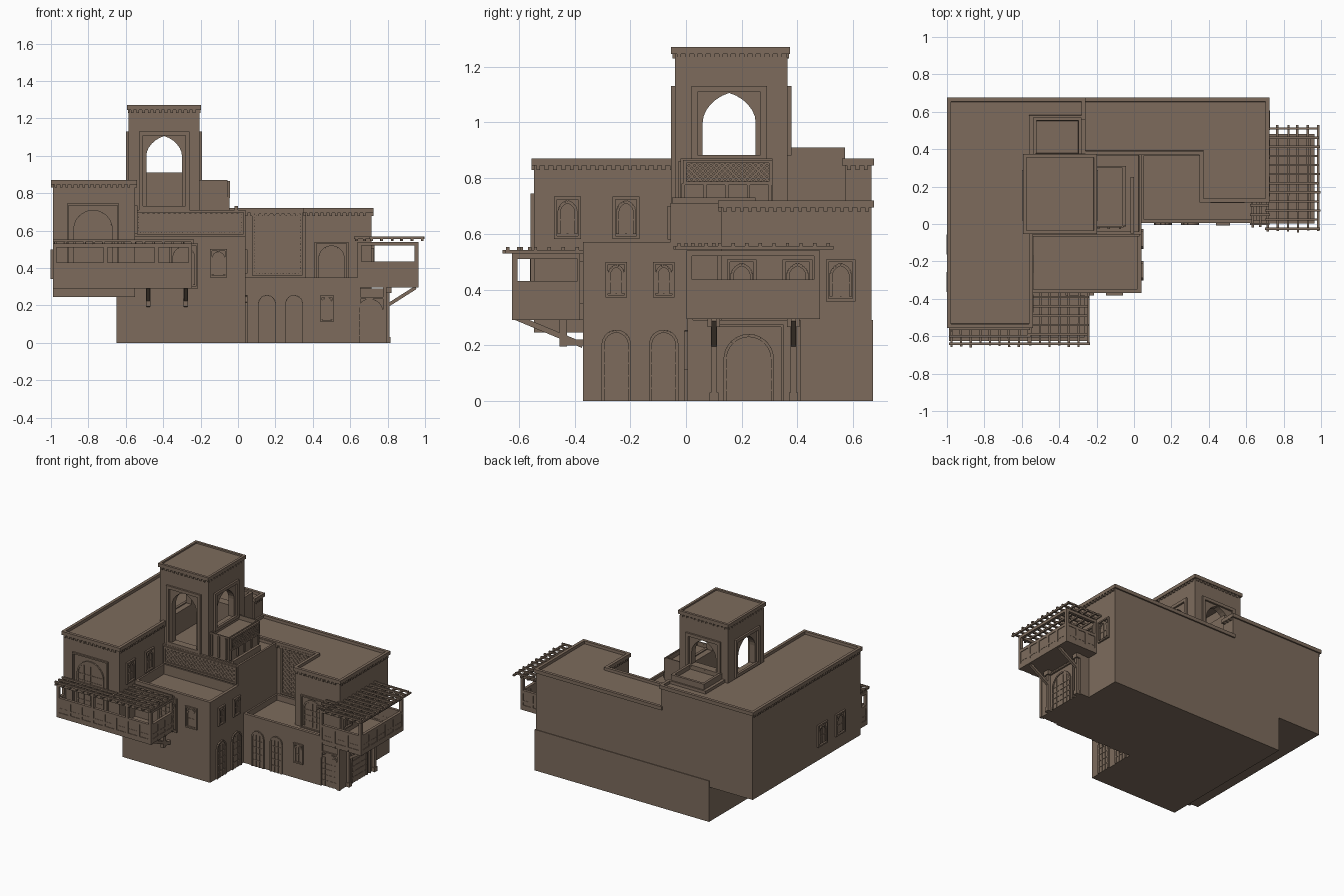
import bpy, bmesh, math, random
from mathutils import Vector, Matrix

if "Cube" in bpy.data.objects:
    bpy.data.objects.remove(bpy.data.objects["Cube"])

random.seed(4)
MAT = bpy.data.materials.new("adobe brown")
MAT.diffuse_color = (0.205, 0.148, 0.108, 1)
MAT.use_nodes = True
MAT.node_tree.nodes["Principled BSDF"].inputs["Base Color"].default_value = MAT.diffuse_color


def finish(name, bm):
    bmesh.ops.recalc_face_normals(bm, faces=bm.faces)
    me = bpy.data.meshes.new(name)
    bm.to_mesh(me)
    bm.free()
    me.materials.append(MAT)
    ob = bpy.data.objects.new(name, me)
    bpy.context.collection.objects.link(ob)
    return ob


def cube(bm, a, b):
    a, b = Vector(a), Vector(b)
    s = b - a
    m = Matrix.Translation((a + b) / 2) @ Matrix.Diagonal((abs(s.x), abs(s.y), abs(s.z), 1))
    bmesh.ops.create_cube(bm, size=1, matrix=m)


def bar(bm, p, q, w):
    p, q = Vector(p), Vector(q)
    d = q - p
    m = Matrix.Translation((p + q) / 2) @ d.to_track_quat('Z', 'Y').to_matrix().to_4x4()
    bmesh.ops.create_cube(bm, size=1, matrix=m @ Matrix.Diagonal((w, w, d.length, 1)))


def box(name, x0, x1, y0, y1, z0, z1):
    bm = bmesh.new()
    cube(bm, (x0, y0, z0), (x1, y1, z1))
    return finish(name, bm)


def grow(pts, g):
    out = []
    for i, p in enumerate(pts):
        a, c = Vector(pts[i - 1]), Vector(pts[(i + 1) % len(pts)])
        p = Vector(p)
        d1, d2 = (p - a).normalized(), (c - p).normalized()
        out.append((p.x + g * (d1.y + d2.y), p.y - g * (d1.x + d2.x)))
    return out


def extrude(bm, pts3, vec):
    f = bm.faces.new([bm.verts.new(p) for p in pts3])
    r = bmesh.ops.extrude_face_region(bm, geom=[f])
    bmesh.ops.translate(bm, vec=vec, verts=[v for v in r['geom'] if isinstance(v, bmesh.types.BMVert)])
    return [x for x in r['geom'] if isinstance(x, bmesh.types.BMFace)][0]


# Walled volume with sunken roof, optional cornice and dentils
def volume(name, pts, z0, z1, rim=0.03, drop=0.02, cornice=0.0):
    bm = bmesh.new()
    top = z1 - 0.025 if cornice else z1
    f = extrude(bm, [(x, y, z0) for x, y in pts], (0, 0, top - z0))
    if cornice:
        f = extrude(bm, [(x, y, top) for x, y in grow(pts, cornice)], (0, 0, z1 - top))
        for i, p in enumerate(pts):
            a, b = Vector(p), Vector(pts[(i + 1) % len(pts)])
            d = (b - a).normalized()
            if abs(d.y) < .1 and a.y > .6:
                continue
            n, L = Vector((d.y, -d.x)), (b - a).length
            for k in range(int(L / .03)):
                c = a + d * (.015 + .03 * k) + n * .002
                cube(bm, (c.x - .007, c.y - .007, top - .016), (c.x + .007, c.y + .007, top + .001))
    bm.normal_update()
    bmesh.ops.recalc_face_normals(bm, faces=bm.faces)
    if drop:
        bmesh.ops.inset_region(bm, faces=[f], thickness=rim)
        bmesh.ops.inset_region(bm, faces=[f], thickness=0.001, depth=-drop)
    return finish(name, bm)


def rect(x0, x1, y0, y1):
    return [(x0, y0), (x1, y0), (x1, y1), (x0, y1)]


# Point on a wall: u along wall, z up, d outward
def P(face, pos, u, z, d):
    return {'front': (u, pos - d, z), 'back': (u, pos + d, z),
            'right': (pos + d, u, z), 'left': (pos - d, u, z)}[face]


def arch(u, z0, w, h, pointed=False, n=12):
    rise = w * (.55 if pointed else .5)
    pts = [(u - w / 2, z0), (u + w / 2, z0)]
    for i in range(n + 1):
        t = math.pi * i / n
        s = .75 * math.sin(t) + .25 * (1 - abs(math.cos(t))) if pointed else math.sin(t)
        pts.append((u + w / 2 * math.cos(t), z0 + h - rise + rise * s))
    return pts


def surround(bm, face, pos, u0, u1, z0, z1, w, d, sill=True):
    def c(a, b, e, f):
        cube(bm, P(face, pos, a, e, -.005), P(face, pos, b, f, d))
    c(u0, u0 + w, z0, z1)
    c(u1 - w, u1, z0, z1)
    c(u0, u1, z1 - w, z1)
    if sill:
        c(u0, u1, z0, z0 + w)


# Arched door or window: panel, arch trim, glazing grid, square surround
def opening(name, face, pos, u, z0, w, h, pointed=False, frame=0.02, cols=3, rows=5):
    bm = bmesh.new()
    pts = arch(u, z0, w, h, pointed)
    vec = Vector(P(face, 0, 0, 0, .004)) - Vector(P(face, 0, 0, 0, -.004))
    extrude(bm, [P(face, pos, a, b, -.004) for a, b in pts], vec)
    loop = pts[1:] + pts[:1]
    for a, b in zip(loop, loop[1:]):
        if (Vector(a) - Vector(b)).length > .001:
            bar(bm, P(face, pos, *a, .004), P(face, pos, *b, .004), .011)
    for i in range(1, cols):
        x = u - w / 2 + w * i / cols
        bar(bm, P(face, pos, x, z0, .004), P(face, pos, x, z0 + h * .9, .004), .006)
    for j in range(1, rows):
        z = z0 + (h - w * .25) * j / rows
        bar(bm, P(face, pos, u - w / 2, z, .004), P(face, pos, u + w / 2, z, .004), .006)
    if frame:
        low = z0 - frame if z0 > .05 else 0
        surround(bm, face, pos, u - w / 2 - frame, u + w / 2 + frame, low, z0 + h + frame, .01, .012, z0 > .05)
    finish(name, bm)


# Diagonal lattice screen
def lattice(name, face, pos, u0, u1, z0, z1, step):
    bm = bmesh.new()
    W, H = u1 - u0, z1 - z0
    c = -H + step / 2
    while c < W:
        a, b = max(0, c), min(W, c + H)
        if b - a > .004:
            for s in (0, 1):
                pa = (u0 + a, z0 + a - c) if s else (u1 - a, z0 + a - c)
                pb = (u0 + b, z0 + b - c) if s else (u1 - b, z0 + b - c)
                bar(bm, P(face, pos, *pa, .002), P(face, pos, *pb, .002), .008)
        c += step
    surround(bm, face, pos, u0 - .01, u1 + .01, z0 - .01, z1 + .01, .012, .012)
    finish(name, bm)


# Main masses
base = [(-.65, -.37), (.04, -.37), (.04, .005), (.65, .005), (.65, .02), (.79, .02),
        (.79, .41), (.72, .41), (.72, .67), (-.65, .67)]
volume("ground_floor", base, 0, .29, drop=0)
volume("left_wing", [(-.99, -.545), (-.55, -.545), (-.55, .57), (-.27, .57), (-.27, .665), (-.99, .665)],
       .245, .87, cornice=.01)
volume("right_wing", [(-.27, .38), (.36, .38), (.36, .125), (.715, .125), (.715, .665), (-.27, .665)],
       .2, .72, cornice=.01)
volume("front_room", rect(-.56, .04, -.37, -.04), .2, .57, drop=.07)
volume("terrace", rect(.03, .655, .005, .385), .2, .35, drop=.04)
volume("middle_block", rect(-.55, .04, -.055, .38), .2, .71, rim=.02, drop=.02)
volume("stair_block", rect(-.54, -.28, .36, .57), .5, .91, rim=.025, drop=.03)
volume("side_loggia", rect(-.21, -.055, -.02, .31), .5, .87, rim=.012, drop=.03)
box("loggia_rail", -.02, .0, -.05, .25, .69, .73)

# Tower hollowed by an inner box and arched cutters
tower = box("tower", -.585, -.205, -.04, .365, .5, 1.235)
cutters = [box("cut_inside", -.54, -.25, .005, .32, .72, 1.2)]
for face, u, z0, y0, d in (('front', -.395, .73, 0, .2), ('back', -.395, .91, .33, .2),
                           ('right', .155, .875, -.25, .2), ('left', .155, .875, -.54, .2)):
    bm = bmesh.new()
    vec = Vector(P(face, 0, 0, 0, d)) - Vector(P(face, 0, 0, 0, -.04))
    extrude(bm, [P(face, y0, a, b, -.04) for a, b in arch(u, z0, .19, 1.105 - z0, True)], vec)
    cutters.append(finish("cut_" + face, bm))
bpy.context.view_layer.objects.active = tower
for c in cutters:
    m = tower.modifiers.new("cut", 'BOOLEAN')
    m.operation, m.solver, m.object = 'DIFFERENCE', 'EXACT', c
    bpy.ops.object.modifier_apply(modifier=m.name)
for c in cutters:
    bpy.data.objects.remove(c)
volume("tower_cap", rect(-.58, -.21, -.04, .36), 1.2, 1.27, rim=.025, drop=.01, cornice=.013)
bm = bmesh.new()
for face, pos, u, z0 in (('front', -.04, -.395, .71), ('back', .365, -.395, .88),
                         ('right', -.205, .155, .86), ('left', -.585, .155, .86)):
    surround(bm, face, pos, u - .135, u + .135, z0, 1.13, .022, .013)
finish("tower_frames", bm)

# Lattice screens
lattice("courtyard_screen", 'front', .38, .085, .335, .37, .69, .032)
lattice("tower_base_screen", 'front', -.055, -.53, .02, .59, .69, .028)
lattice("loggia_screen", 'right', -.055, .0, .3, .785, .855, .02)
bm = bmesh.new()
for i in range(5):
    y = -.01 + .078 * i
    cube(bm, (-.06, y - .006, .71), (-.045, y + .006, .78))
for x in (-.19, -.135, -.075):
    cube(bm, (x - .006, -.028, .71), (x + .006, -.01, .86))
finish("loggia_posts", bm)

# Doors
opening("left_wing_door", 'front', -.545, -.775, .38, .2, .325, False, .04, 4, 6)
opening("balcony_door", 'front', -.37, -.29, .31, .11, .2)
for i, u in enumerate((-.25, -.08)):
    opening(f"side_door_{i}", 'right', .04, u, 0, .095, .25, frame=0)
    opening(f"side_window_{i}", 'right', .04, u, .385, .05, .1, True, .014, 2, 2)
    opening(f"wing_window_{i}", 'right', -.55, -.425 + .21 * i, .6, .06, .115, True, .018, 2, 2)
    opening(f"left_window_{i}", 'left', -.99, -.11 - .2 * i, .36, .07, .12, True, .018, 2, 2)
    opening(f"front_door_{i}", 'front', .005, .155 + .145 * i, 0, .085, .25, frame=0)
opening("front_window", 'front', -.37, -.105, .365, .06, .12, True, .015, 2, 2)
opening("ground_window", 'front', .005, .475, .125, .05, .115, True, .012, 2, 2)
opening("terrace_door", 'front', .125, .5, .33, .13, .185, False, .025, 4, 4)
opening("porch_front_door", 'front', .02, .705, 0, .13, .23, False, .015, 4, 5)
opening("porch_side_door", 'right', .79, .225, 0, .17, .235, False, .04, 5, 5)
for i, y in enumerate((.2, .4, .555)):
    opening(f"right_window_{i}", 'right', .715, y, .375, .07, .115, True, .018, 2, 2)


# Balcony: floor slab, railing with framed panels, posts up to the pergola
def balcony(name, floors, path, z0, ztop):
    bm = bmesh.new()
    for x0, x1, y0, y1 in floors:
        cube(bm, (x0, y0, z0), (x1, y1, z0 + .025))
    for a, b in zip(path, path[1:]):
        a, b = Vector((*a, 0)), Vector((*b, 0))
        n = max(1, round((b - a).length / .09))
        up = Vector((0, 0, 1))
        w = Vector((.006, .006, 0))
        cube(bm, Vector([min(p) for p in zip(a, b)]) - w + up * (z0 + .02),
             Vector([max(p) for p in zip(a, b)]) + w + up * (z0 + .125))
        for z in (.025, .06, .13):
            bar(bm, a + up * (z0 + z), b + up * (z0 + z), .02 if z != .06 else .015)
        for i in range(n + 1):
            p = a.lerp(b, i / n)
            tall = i in (0, n) or (n > 5 and i % 3 == 0)
            bar(bm, p + up * z0, p + up * (ztop if tall else z0 + .135), .02)
        bar(bm, a + up * (ztop - .01), b + up * (ztop - .01), .02)
    finish(name, bm)


balcony("left_balcony", [(-.99, -.55, -.625, -.54), (-.56, -.25, -.625, -.36)],
        [(-.98, -.55), (-.98, -.615), (-.255, -.615), (-.255, -.38)], .29, .53)
balcony("right_balcony", [(.65, .965, .005, .48)],
        [(.65, .012), (.955, .012), (.955, .47), (.72, .47)], .295, .54)


# Pergola: two crossing layers of poles
def pergola(name, x0, x1, y0, y1, z, ncross, nlong):
    bm = bmesh.new()
    for i in range(ncross):
        x = x0 + .015 + (x1 - x0 - .03) * i / (ncross - 1)
        j = random.uniform(0, .015)
        bar(bm, (x, y0 + j, z), (x + random.uniform(-.005, .005), y1, z), .012)
    for i in range(nlong):
        y = y0 + .02 + (y1 - y0 - .04) * i / (nlong - 1)
        j = random.uniform(0, .02)
        bar(bm, (x0, y, z + .011), (x1 - j, y, z + .011), .012)
    finish(name, bm)


pergola("left_pergola", -.99, -.55, -.66, -.54, .535, 9, 3)
pergola("left_pergola_wide", -.57, -.23, -.66, -.37, .535, 7, 6)
pergola("right_pergola", .7, 1.0, -.045, .53, .55, 6, 12)
pergola("right_pergola_front", .62, .73, -.02, .12, .55, 3, 3)

# Balcony struts, hanging posts and porch columns
bm = bmesh.new()
for x in (-.48, -.28):
    bar(bm, (x, -.37, .2), (x, -.61, .3), .02)
    bar(bm, (x, -.44, .195), (x, -.44, .3), .026)
    bar(bm, (x, -.365, .21), (x, -.44, .21), .02)
for y in (.1, .385):
    bar(bm, (.8, y, 0), (.8, y, .3), .022)
    cube(bm, (.785, y - .022, .265), (.82, y + .022, .297))
    cube(bm, (.785, y - .016, 0), (.816, y + .016, .03))
    bar(bm, (.8, y, .2), (.95, y, .295), .018)
bar(bm, (.785, .015, 0), (.785, .015, .3), .02)
finish("struts_and_columns", bm)
